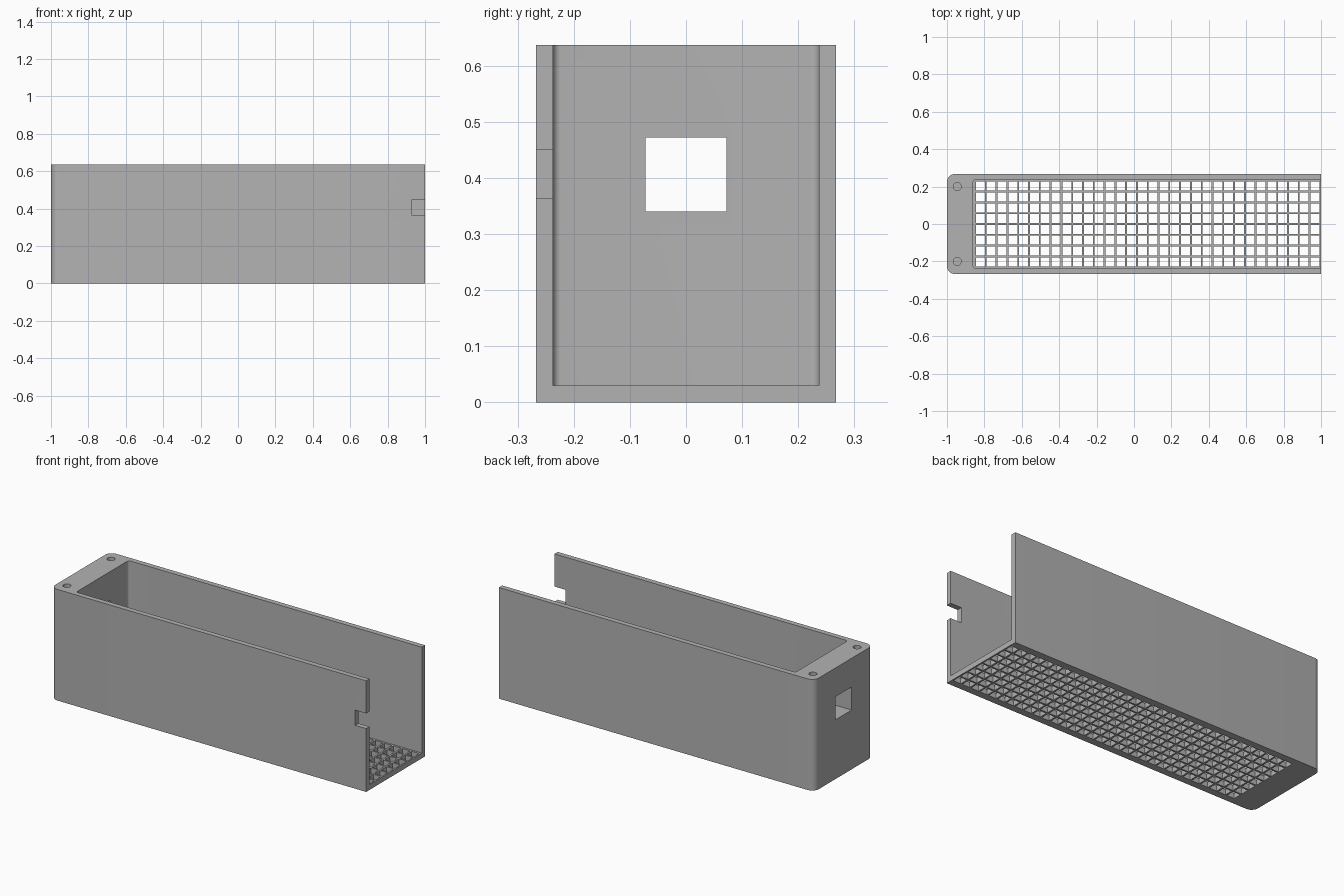
import bpy, bmesh, math

old = bpy.data.objects.get("Cube")
if old:
    bpy.data.objects.remove(old, do_unlink=True)

L, W, H = 1.0, 0.267, 0.637      # half length, half width, height
WALL = 0.03
IN_X, IN_Y = -0.86, W - WALL     # cavity end and half width

grey = bpy.data.materials.new("plain grey")
grey.use_nodes = True
grey.diffuse_color = (0.45, 0.45, 0.45, 1)
grey.node_tree.nodes["Principled BSDF"].inputs["Base Color"].default_value = (0.45, 0.45, 0.45, 1)


def make_object(name, bm):
    bmesh.ops.recalc_face_normals(bm, faces=bm.faces)
    mesh = bpy.data.meshes.new(name)
    bm.to_mesh(mesh)
    bm.free()
    mesh.materials.append(grey)
    obj = bpy.data.objects.new(name, mesh)
    bpy.context.collection.objects.link(obj)
    return obj


def add_prism(bm, outline, z0, z1):
    low = [bm.verts.new((x, y, z0)) for x, y in outline]
    high = [bm.verts.new((x, y, z1)) for x, y in outline]
    bm.faces.new(low[::-1])
    bm.faces.new(high)
    n = len(outline)
    for i in range(n):
        j = (i + 1) % n
        bm.faces.new((low[i], low[j], high[j], high[i]))


def rect(x0, x1, y0, y1):
    return [(x0, y0), (x1, y0), (x1, y1), (x0, y1)]


def round_end(x0, x1, hw, r, steps=8):
    """Rectangle whose two corners at x0 are rounded."""
    pts = [(x1, -hw), (x1, hw)]
    for side, start in ((1, 90), (-1, 180)):
        for i in range(steps + 1):
            a = math.radians(start + 90 * i / steps)
            pts.append((x0 + r + r * math.cos(a), side * (hw - r) + r * math.sin(a)))
    return pts


def circle(cx, cy, r, n=32):
    return [(cx + r * math.cos(2 * math.pi * i / n),
             cy + r * math.sin(2 * math.pi * i / n)) for i in range(n)]


def cut(target, prisms):
    bm = bmesh.new()
    for outline, z0, z1 in prisms:
        add_prism(bm, outline, z0, z1)
    cutter = make_object("cutter", bm)
    cutter.hide_render = True
    mod = target.modifiers.new("cut", "BOOLEAN")
    mod.operation = "DIFFERENCE"
    mod.solver = "EXACT"
    mod.object = cutter
    bpy.ops.object.select_all(action="DESELECT")
    bpy.context.view_layer.objects.active = target
    target.select_set(True)
    bpy.ops.object.modifier_apply(modifier=mod.name)
    bpy.data.objects.remove(cutter, do_unlink=True)


# Outer block with rounded closed end
bm = bmesh.new()
add_prism(bm, round_end(-L, L, W, 0.042), 0, H)
housing = make_object("vented_housing", bm)

# Cavity, open at the top and at one end
cut(housing, [(round_end(IN_X, 1.2, IN_Y, 0.014), WALL, 0.8)])

# End window, front wall notch and blind screw holes
cut(housing, [
    (rect(-1.1, -0.8, -0.072, 0.072), 0.34, 0.472),
    (rect(0.93, 1.1, -0.3, -0.2), 0.363, 0.45),
    (circle(-0.945, 0.2, 0.021), 0.43, 0.8),
    (circle(-0.945, -0.2, 0.021), 0.43, 0.8),
])

# Square ventilation grid in the floor
PITCH, HOLE, COLS, ROWS = 0.0577, 0.048, 32, 8
vents = []
for c in range(COLS):
    x = -0.845 + c * PITCH
    for r in range(ROWS):
        y = (r - (ROWS - 1) / 2) * PITCH - HOLE / 2
        vents.append((rect(x, x + HOLE, y, y + HOLE), -0.05, 0.1))
cut(housing, vents)

bpy.ops.object.shade_smooth_by_angle(angle=math.radians(30))
